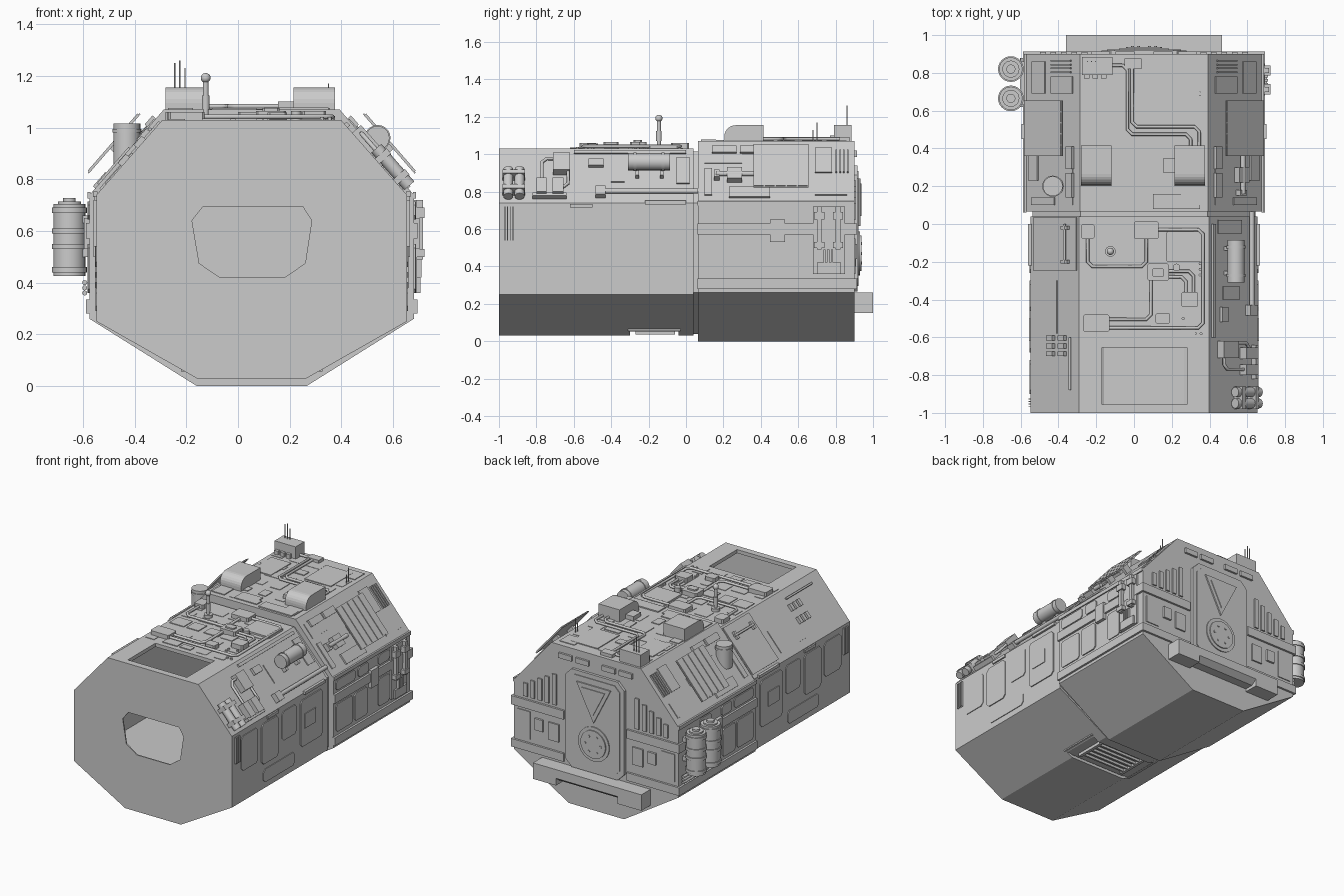
import bpy, bmesh, math, random
from mathutils import Vector

if "Cube" in bpy.data.objects:
    bpy.data.objects.remove(bpy.data.objects["Cube"])

random.seed(4)
CX = 0.053
SEC = {'F': (.60, .345, 1.03), 'R': (.627, .34, 1.07)}   # side half width, roof half width, roof height


def mk(name, bm):
    bmesh.ops.recalc_face_normals(bm, faces=bm.faces)
    me = bpy.data.meshes.new(name)
    bm.to_mesh(me)
    ob = bpy.data.objects.new(name, me)
    bpy.context.collection.objects.link(ob)
    return ob


def prism(bm, outline, lo, hi, f):
    """Extrude a 2D outline between lo and hi; f maps (u, v, n) to space."""
    a = [bm.verts.new(f(u, v, lo)) for u, v in outline]
    b = [bm.verts.new(f(u, v, hi)) for u, v in outline]
    bm.faces.new(a)
    bm.faces.new(b[::-1])
    for i in range(len(a)):
        j = (i + 1) % len(a)
        bm.faces.new((a[i], a[j], b[j], b[i]))


def solid(name, outline, lo, hi, f):
    bm = bmesh.new()
    prism(bm, outline, lo, hi, f)
    return mk(name, bm)


def at(face, sec='F', s=1):
    """Coordinates on a hull face: two in-plane values and a height above it."""
    w, t, h = SEC[sec]
    dz, dx = h - .74, w - t
    ln = math.hypot(dz, dx)
    return {'top': lambda u, v, n: (u, v, h + n),
            'side': lambda u, v, n: (CX + s * (w + n), u, v),
            'slope': lambda u, v, n: (CX + s * (w - dx * (v - .74) / dz + n * dz / ln), u, v + n * dx / ln),
            'back': lambda u, v, n: (u, .9 + n, v)}[face]


def rect(a, b, c, d, k=0):
    if not k:
        return [(a, c), (b, c), (b, d), (a, d)]
    return [(a + k, c), (b - k, c), (b, c + k), (b, d - k), (b - k, d), (a + k, d), (a, d - k), (a, c + k)]


def plates(name, f, items, cut=0, base=-.004):
    bm = bmesh.new()
    for a, b, c, d, h in items:
        prism(bm, rect(a, b, c, d, cut), base, h, f)
    return mk(name, bm)


def rods(name, items, seg=20):
    bm = bmesh.new()
    for p, q, r in items:
        p, q = Vector(p), Vector(q)
        m = (q - p).to_track_quat('Z', 'Y').to_matrix().to_4x4()
        m.translation = (p + q) / 2
        bmesh.ops.create_cone(bm, cap_ends=True, segments=seg, radius1=r, radius2=r, depth=(q - p).length, matrix=m)
    for fc in bm.faces:
        fc.smooth = len(fc.verts) == 4
    return mk(name, bm)


def pipe(name, f, pts, r=.009, n=.012, c=.025):
    p = [Vector(f(u, v, n)) for u, v in pts]
    out = [p[0]]
    for i in range(1, len(p) - 1):
        out += [p[i] + (p[i - 1] - p[i]).normalized() * c, p[i] + (p[i + 1] - p[i]).normalized() * c]
    out.append(p[-1])
    cu = bpy.data.curves.new(name, 'CURVE')
    cu.dimensions, cu.bevel_depth, cu.bevel_resolution, cu.use_fill_caps = '3D', r, 2, True
    sp = cu.splines.new('POLY')
    sp.points.add(len(out) - 1)
    for q, v in zip(sp.points, out):
        q.co = (*v, 1)
    bpy.context.collection.objects.link(bpy.data.objects.new(name, cu))


def hull_outline(w, t, top, low, bot, b=.212):
    half = [(b, bot), (w, low), (w, .74), (t, top)]
    return [(CX + x, z) for x, z in half] + [(CX - x, z) for x, z in half[::-1]]


XZ = lambda u, v, n: (u, n, v)
XY = lambda u, v, n: (u, v, n)


def cut(ob, *cutters):
    for c in cutters:
        c.hide_render = True
        c.hide_viewport = False
        c.display_type = 'WIRE'
        m = ob.modifiers.new('cut', 'BOOLEAN')
        m.object, m.operation, m.solver = c, 'DIFFERENCE', 'EXACT'


# hollow hull: front section, neck and wider rear section
front = solid('front_hull', hull_outline(.60, .345, 1.03, .25, .03), -1, .04, XZ)
neck = solid('hull_neck', hull_outline(.59, .335, 1.015, .26, .04), .03, .075, XZ)
rear = solid('rear_hull', hull_outline(.627, .34, 1.07, .26, 0), .065, .9, XZ)
inner = hull_outline(.58, .33, 1.005, .265, .05)
in_f = solid('cutter_front_inside', inner, -.992, .2, XZ)
in_n = solid('cutter_neck_inside', inner, -.1, .2, XZ)
in_r = solid('cutter_rear_inside', inner, -.05, .885, XZ)
window = solid('cutter_front_window', [(-.135, .695), (.25, .695), (.285, .64), (.26, .475), (.18, .42), (-.07, .42),
                                       (-.15, .475), (-.178, .64)], -1.1, -.9, XZ)
hatch = solid('cutter_roof_hatch', rect(-.17, .28, -.955, -.655), .95, 1.1, XY)
belly = solid('cutter_belly', rect(-.2, .306, -.3, -.04), -.1, .055, XY)
cut(front, in_f, window, hatch, belly)
cut(neck, in_n)
cut(rear, in_r)

# belly recess with grille
solid('belly_tray', rect(-.22, .326, -.31, -.03), .056, .065, XY)
plates('belly_grille', XY, [(-.11, .216, y, y + .012, .04) for y in (-.25, -.21, -.17, -.13, -.09)] +
       [(-.13, -.11, -.27, -.06, .036), (.216, .236, -.27, -.06, .036)], base=.058)

# side belts, sill and thin side panels on both flanks
for s, tag in ((1, 'right'), (-1, 'left')):
    fs, rs = at('side', 'F', s), at('side', 'R', s)
    plates(tag + '_rear_belts', rs, [(.062, .905, .57, .63, .014), (.062, .905, .28, .335, .014),
                                     (.45, .53, .53, .65, .022), (.062, .9, .725, .75, .008)])
    plates(tag + '_rear_panels', rs, [(.09, .27, .36, .55, .006), (.29, .43, .36, .55, .008), (.55, .67, .36, .55, .006),
                                      (.09, .3, .645, .715, .006), (.33, .44, .645, .715, .008),
                                      (.55, .67, .645, .715, .006)], .015)
    plates(tag + '_front_panels', fs, [(-.9, -.72, .46, .70, .005), (-.68, -.5, .42, .7, .007), (-.46, -.3, .5, .7, .005),
                                       (-.26, -.02, .38, .7, .007), (-.66, -.32, .29, .38, .005)], .02)
    plates(tag + '_front_slots', fs, [(-.97 + i * .014, -.965 + i * .014, .54, .72, .012) for i in range(4)] +
           [(-.22, 0, .732, .752, .014), (-.62, -.5, .715, .735, .01), (-.22, -.1, .5, .6, .012)])
    # raised solar flap over the rear slope
    sl = at('slope', 'R', s)
    plates(tag + '_flap', sl, [(.36, .655, .785, 1.015, .062)], base=.056)
    plates(tag + '_flap_strips', sl, [(.363 + i * .0588, .415 + i * .0588, .79, 1.01, .067) for i in range(5)], base=.06)
    plates(tag + '_flap_struts', sl, [(.42, .44, .88, .92, .06), (.58, .6, .88, .92, .06)])
    plates(tag + '_slope_panels', sl, [(.1, .3, .95, 1.03, .005), (.1, .14, .78, .92, .008), (.23, .45, .765, .82, .012),
                                       (.69, .86, .78, .86, .006), (.69, .78, .9, 1.03, .008)] +
           [(.8 + i * .02, .808 + i * .02, .9, 1.02, .01) for i in range(4)])
    plates(tag + '_roof_edge_strips', sl, [(.14, .27, 1.0, 1.035, .018), (.29, .41, 1.0, 1.035, .018)])

# right slope equipment
fr, rr = at('slope', 'F'), at('slope', 'R')
rods('slope_tank', [((.54, -.31, .96), (.54, -.085, .96), .046), ((.54, -.28, .96), (.54, -.265, .96), .05),
                    ((.54, -.13, .96), (.54, -.115, .96), .05)])
plates('slope_tank_cradle', fr, [(-.27, -.25, .87, .94, .03), (-.14, -.12, .87, .94, .03)])
rods('slope_rail', [(fr(-.48, .79, .02), fr(.065, .79, .02), .014)], 10)
plates('slope_boxes', fr, [(-.485, -.43, .765, .81, .035), (-.52, -.44, .93, .965, .018), (-.8, -.745, .77, .845, .045),
                           (-.715, -.655, .77, .845, .045), (-.71, -.62, .89, .98, .045), (-.6, 0, 1.0, 1.015, .012),
                           (-.82, -.64, .76, .775, .03), (-.4, -.33, .85, .95, .006), (-.05, .02, .84, .98, .008)])
rods('slope_canisters', [(fr(y, .755, .03), fr(y, .90, .03), .026) for y in (-.95, -.89)])
plates('slope_canister_straps', fr, [(-.98, -.86, .78, .80, .06), (-.98, -.86, .86, .88, .06)])
pipe('slope_hose_a', fr, [(-.77, .84), (-.77, .96), (-.7, .96)], .009, .025)
pipe('slope_hose_b', fr, [(-.63, .9), (-.63, .81), (-.68, .81)], .009, .025)
rods('rear_slope_actuator', [(rr(.16, .88, .025), rr(.36, .88, .025), .014)], 12)
plates('rear_slope_actuator_boxes', rr, [(.22, .3, .85, .91, .035), (.15, .18, .86, .9, .03)])

# left slope equipment
fl = at('slope', 'F', -1)
plates('left_slope_panels', fl, [(-.245, .035, .76, 1.02, .008), (-.21, -.19, .94, .98, .025), (-.03, -.01, .94, .98, .025),
                                 (-.58, -.3, .78, .9, .005)])
rods('left_slope_rods', [(fl(-.21, .96, .02), fl(0, .96, .02), .008), (fl(-.88, .985, .012), fl(-.6, .985, .012), .007)], 8)
plates('left_slope_vents', fl, [(-.7 + i * .042, -.675 + i * .042, z, z + .035, .02)
                                for i in range(3) for z in (.85, .92)])
rods('left_sensor_drum', [((-.43, .2, .86), (-.43, .2, 1.015), .052), ((-.43, .2, .98), (-.43, .2, .995), .056)], 24)

# left gas bottles with rings, neck and brackets
for i, y in enumerate((.82, .665)):
    x = -.652
    p = lambda a, b, r: ((x, y, a), (x, y, b), r)
    rods('gas_bottle_%d' % i, [p(.425, .705, .062), p(.44, .46, .068), p(.53, .55, .068), p(.59, .61, .068),
                               p(.67, .69, .068), p(.7, .715, .045), p(.71, .728, .024)], 24)
plates('bottle_brackets', at('side', 'R', -1), [(.63, .86, .5, .53, .03), (.63, .86, .63, .66, .03)])
rods('left_side_pipes', [((-.593, .62, z), (-.593, .88, z), .01) for z in (.36, .38, .4)], 8)

# right side ladder rig
rs = at('side', 'R')
plates('right_rig_back', rs, [(.68, .85, .36, .72, .012)])
plates('right_rig', rs, [(.7, .725, .49, .72, .035), (.8, .825, .49, .72, .035), (.685, .74, .65, .69, .042),
                         (.785, .84, .65, .69, .042), (.685, .74, .5, .53, .042), (.785, .84, .5, .53, .042)] +
       [(.735 + i * .02, .747 + i * .02, .42, .49, .03) for i in range(3)] + [(.7, .83, .36, .42, .025)])

# rear wall: door, bands, vents and step
bk = at('back')
L, R = CX - .225, CX + .225
door = plates('door_frame', bk, [(L, R, .265, .94, .018)], .05)
plates('door_leaf', bk, [(L + .03, R - .03, .295, .91, .023)], .04)
tri = lambda k: [(CX - .13 * k, .785 + .085 * k), (CX + .13 * k, .785 + .085 * k), (CX, .785 - .17 * k)]
solid('door_triangle_rim', tri(1), .018, .032, bk)
solid('door_triangle', tri(.68), .03, .037, bk)
rods('door_wheel', [((CX, .91, .47), (CX, .93, .47), .118), ((CX, .92, .47), (CX, .937, .47), .095)], 32)
rods('door_wheel_bolts', [((CX + .06 * math.cos(a), .93, .47 + .06 * math.sin(a)),
                           (CX + .06 * math.cos(a), .942, .47 + .06 * math.sin(a)), .008)
                          for a in [i * math.pi / 3 for i in range(6)]], 8)
back = []
for s in (1, -1):
    def add(a, b, c, d, h):
        x0, x1 = sorted((CX + s * a, CX + s * b))
        back.append((x0, x1, c, d, h))
    add(.24, .64, .57, .63, .014)
    add(.24, .64, .28, .335, .014)
    add(.28, .36, .4, .52, .01)
    add(.4, .46, .44, .52, .014)
    add(.5, .6, .36, .55, .006)
    add(.05, .15, .985, 1.02, .014)
    add(.18, .28, .985, 1.02, .014)
    for i in range(5):
        add(.3 + i * .055, .33 + i * .055, .65, .86 - i * .03, .01)
plates('rear_wall_details', bk, back)
for a, b, lo in ((-.36, -.18, .15), (-.18, .29, .17), (.29, .465, .15)):
    solid('rear_step', [(.89, lo), (.96 if lo > .16 else 1, lo), (1, .2), (1, .26), (.89, .26)], a, b,
          lambda u, v, n: (n, u, v))

# rear roof: air scoops with rounded fronts, antenna box, conduits
rt, ft = at('top', 'R'), at('top', 'F')
scoop = [(.415, 1.06), (.415, 1.155)] + [(.265 - .06 * math.sin(a), 1.095 + .06 * math.cos(a))
                                         for a in [i * math.pi / 12 for i in range(7)]] + [(.205, 1.06)]
for a in (-.28, .215):
    solid('air_scoop', scoop, a, a + .16, lambda u, v, n: (n, u, v))
plates('antenna_box', rt, [(-.275, -.115, .79, .885, .085)])
plates('antenna_box_feet', rt, [(-.265 + i * .045, -.235 + i * .045, .77, .8, .03) for i in range(3)])
rods('antennas', [((x, .86, 1.1), (x, .86, h), .003) for x, h in ((-.245, 1.25), (-.225, 1.26), (-.205, 1.23))] +
     [((.35, y, 1.05), (.35, y, h), .003) for y, h in ((.68, 1.13), (.7, 1.17))], 6)
plates('rear_roof_boxes', rt, [(-.05, .04, .82, .875, .022), (.155, .22, .27, .35, .03), (-.1, .05, .1, .2, .006),
                               (.1, .35, .08, .16, .008), (-.25, -.1, .5, .72, .006), (.1, .3, .58, .82, .006)])
pipe('roof_conduit_a', rt, [(-.115, .84), (-.035, .84), (-.035, .475), (.3, .475), (.3, .4)])
pipe('roof_conduit_b', rt, [(-.01, .83), (-.01, .515), (.345, .515), (.345, .4)])

# front roof: boxes, conduits, periscope
plates('front_roof_boxes', ft, [(-.28, -.21, -.08, 0, .03), (0, .13, -.08, .015, .03), (.17, .375, -.2, -.04, .014),
                                (.07, .185, -.3, -.21, .035), (.25, .34, -.44, -.36, .035), (-.27, -.13, -.57, -.48, .03),
                                (.115, .19, -.53, -.47, .028), (.095, .16, -.28, -.235, .045)], .008)
pipe('front_conduit_a', ft, [(-.245, -.08), (-.245, -.225), (.065, -.225), (.065, -.08)])
pipe('front_conduit_b', ft, [(.13, -.03), (.365, -.03), (.365, -.55), (-.13, -.55)])
pipe('front_conduit_c', ft, [(.09, -.3), (.09, -.505), (-.13, -.505)])
pipe('front_conduit_d', ft, [(.185, -.25), (.315, -.25), (.315, -.36)])
pipe('front_conduit_e', ft, [(.185, -.28), (.275, -.28), (.275, -.36)])
rods('periscope', [((-.125, -.145, 1.02), (-.125, -.145, 1.05), .028), ((-.125, -.145, 1.03), (-.125, -.145, 1.19), .011),
                   ((-.125, -.145, 1.07), (-.125, -.145, 1.125), .015), ((.225, -.23, 1.02), (.225, -.23, 1.065), .02)], 16)
bm = bmesh.new()
bmesh.ops.create_uvsphere(bm, u_segments=16, v_segments=10, radius=.019)
bmesh.ops.translate(bm, verts=bm.verts, vec=(-.125, -.145, 1.192))
for fc in bm.faces:
    fc.smooth = True
mk('periscope_ball', bm)
rods('roof_rivets', [((x, y, 1.02), (x, y, 1.04), .008) for x, y in
                     ((.35, -.21), (.35, -.24), (.35, -.27), (.26, -.47), (.26, -.5), (.32, -.46), (.325, -.58), (.355, -.58))], 8)

# thin scattered roof panels
for name, f, y0, rows in (('front_roof_panels', ft, -.62, 5), ('rear_roof_panels', rt, .1, 6)):
    items = []
    for i in range(5):
        for j in range(rows):
            a, b = -.27 + i * .13, y0 + j * .13
            w, d = random.uniform(.05, .115), random.uniform(.04, .11)
            items.append((a, a + w, b, b + d, random.uniform(.002, .006)))
    plates(name, f, items)
